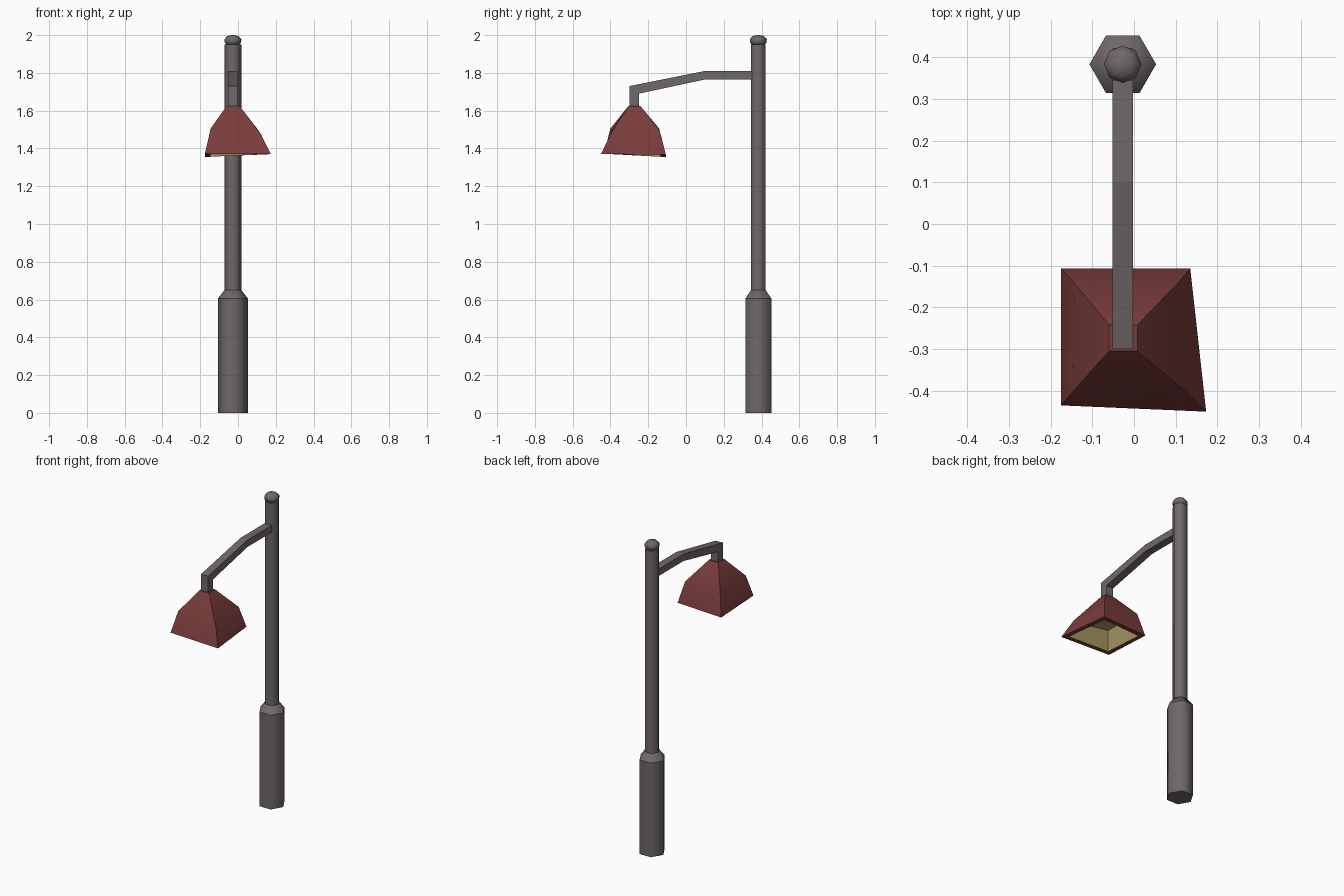
import bpy, math

if "Cube" in bpy.data.objects:
    bpy.data.objects.remove(bpy.data.objects["Cube"])


def material(name, rgb):
    m = bpy.data.materials.new(name)
    m.diffuse_color = (*rgb, 1)
    m.use_nodes = True
    m.node_tree.nodes["Principled BSDF"].inputs["Base Color"].default_value = m.diffuse_color
    return m


GREY = material("warm grey metal", (0.16, 0.138, 0.138))
RED = material("dull red enamel", (0.19, 0.046, 0.044))
YELLOW = material("lamp yellow", (0.40, 0.33, 0.13))
PX, PY = -0.027, 0.383   # pole axis


def build(name, verts, faces, mat, smooth_deg=0):
    me = bpy.data.meshes.new(name)
    me.from_pydata(verts, [], faces)
    me.materials.append(mat)
    ob = bpy.data.objects.new(name, me)
    bpy.context.collection.objects.link(ob)
    if smooth_deg:
        me.polygons.foreach_set("use_smooth", [True] * len(me.polygons))
        me.set_sharp_from_angle(angle=math.radians(smooth_deg))
    return ob


def bridge(rings, n, first_cap=True, last_cap=True):
    """Faces joining consecutive rings of n points (counter-clockwise, upwards)."""
    faces = []
    for r in range(rings - 1):
        for i in range(n):
            j = (i + 1) % n
            faces.append((r * n + i, r * n + j, (r + 1) * n + j, (r + 1) * n + i))
    if first_cap:
        faces.append(tuple(reversed(range(n))))
    if last_cap:
        faces.append(tuple(range((rings - 1) * n, rings * n)))
    return faces


def lathe(name, profile, n, mat, smooth_deg):
    verts = [(PX + r * math.cos(2 * math.pi * i / n), PY + r * math.sin(2 * math.pi * i / n), z)
             for r, z in profile for i in range(n)]
    return build(name, verts, bridge(len(profile), n), mat, smooth_deg)


# Hexagonal post with thick base and tapered collar
lathe("post_base", [(0.08, 0), (0.08, 0.605)], 6, GREY, 65)
lathe("post_collar", [(0.08, 0.605), (0.045, 0.65)], 6, GREY, 65)
lathe("post_shaft", [(0.045, 0.64), (0.045, 1.95)], 6, GREY, 65)
# Flattened ball on top
lathe("finial", [(0.03, 1.945), (0.043, 1.96), (0.045, 1.978), (0.03, 1.995), (0.008, 2.0)],
      8, GREY, 60)

# Bent arm: side profile in y, z given thickness along x
side = [(0.38, 1.81), (0.1, 1.81), (-0.3, 1.73), (-0.3, 1.61),
        (-0.25, 1.61), (-0.25, 1.69), (0.1, 1.765), (0.38, 1.765)]
arm = [(x, y, z) for x in (-0.002, -0.052) for y, z in side]
build("arm", arm, [tuple(reversed(f)) for f in bridge(2, len(side))], GREY)

# Slightly crooked four-sided shade: outer shell and flat rim
bottom = [(-0.175, -0.435, 1.372), (0.173, -0.45, 1.37), (0.135, -0.107, 1.368), (-0.175, -0.107, 1.356)]
middle = [(-0.145, -0.40, 1.505), (0.122, -0.40, 1.475), (0.105, -0.142, 1.50), (-0.143, -0.142, 1.505)]
top = [(-0.06, -0.305, 1.625), (0.008, -0.305, 1.625), (0.008, -0.242, 1.625), (-0.06, -0.242, 1.625)]


def shrink(ring, k, dz=0):
    cx = sum(p[0] for p in ring) / 4
    cy = sum(p[1] for p in ring) / 4
    return [(cx + (x - cx) * k, cy + (y - cy) * k, z + dz) for x, y, z in ring]


rim = shrink(bottom, 0.83)
build("lamp_shade", rim + bottom + middle + top, bridge(4, 4, first_cap=False), RED, 38)

# Yellow hollow inside the shade, facing down
inner = rim + shrink(middle, 0.78, -0.02)
build("lamp_lining", inner, [tuple(reversed(f)) for f in bridge(2, 4, first_cap=False)], YELLOW)
